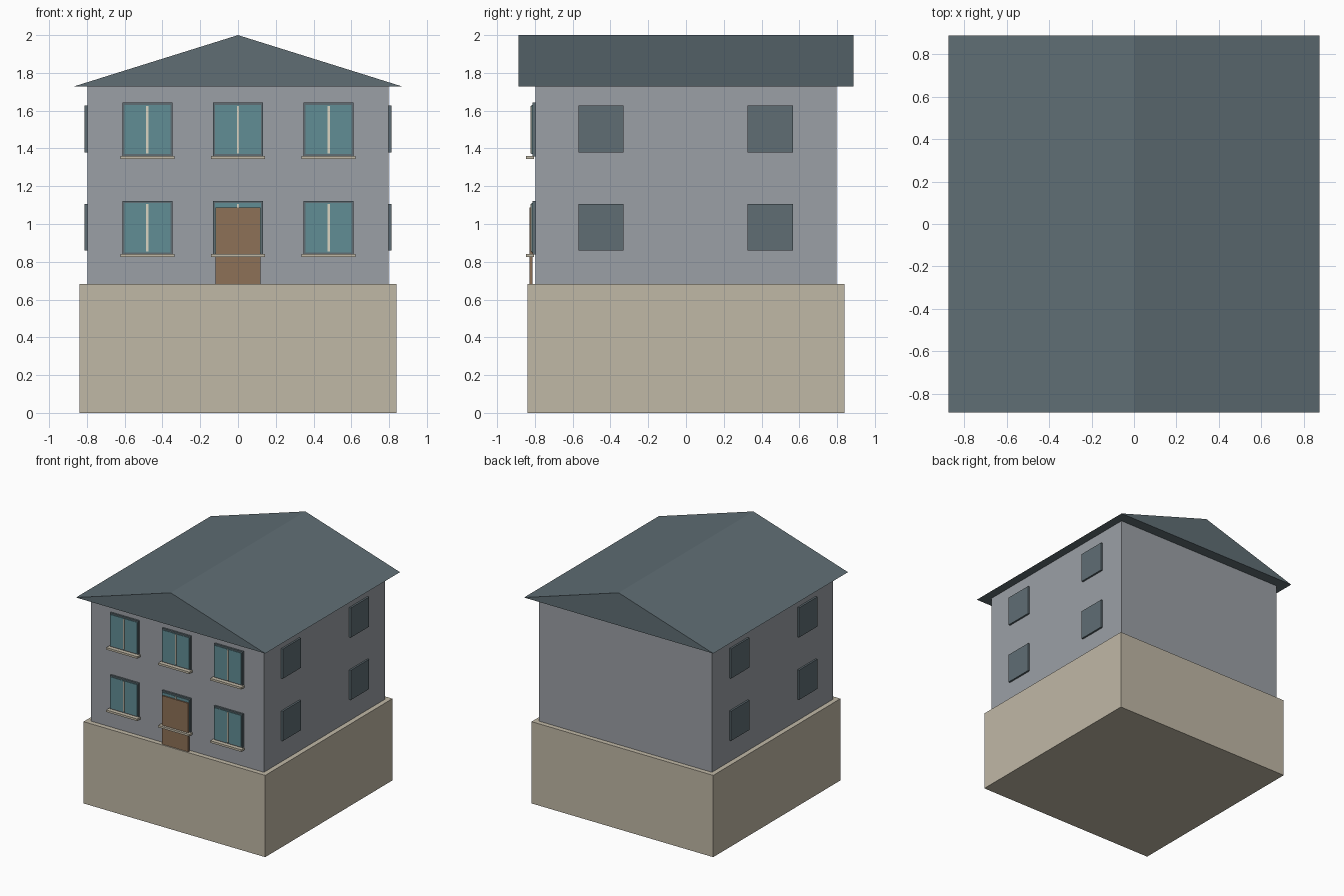
import bpy, bmesh
from mathutils import Vector

if "Cube" in bpy.data.objects:
    bpy.data.objects.remove(bpy.data.objects["Cube"])


def material(name, rgb):
    m = bpy.data.materials.new(name)
    m.diffuse_color = (*rgb, 1)
    m.use_nodes = True
    m.node_tree.nodes["Principled BSDF"].inputs["Base Color"].default_value = m.diffuse_color
    return m


STONE = material("stone", (0.53, 0.48, 0.38))
WALL = material("wall", (0.33, 0.35, 0.38))
SLATE = material("slate", (0.115, 0.155, 0.175))
GLASS = material("glass", (0.12, 0.27, 0.30))
WOOD = material("wood", (0.27, 0.165, 0.095))
CREAM = material("cream", (0.70, 0.66, 0.54))


def finish(name, bm, mat):
    bmesh.ops.recalc_face_normals(bm, faces=bm.faces)
    me = bpy.data.meshes.new(name)
    bm.to_mesh(me)
    bm.free()
    me.materials.append(mat)
    ob = bpy.data.objects.new(name, me)
    bpy.context.collection.objects.link(ob)
    return ob


def box(name, x, y, z, mat):
    """Box from (min, max) ranges on each axis."""
    bm = bmesh.new()
    bmesh.ops.create_cube(bm, size=1)
    size = Vector((x[1] - x[0], y[1] - y[0], z[1] - z[0]))
    bmesh.ops.scale(bm, vec=size, verts=bm.verts)
    bmesh.ops.translate(bm, vec=((x[0] + x[1]) / 2, (y[0] + y[1]) / 2,
                                 (z[0] + z[1]) / 2), verts=bm.verts)
    return finish(name, bm, mat)


# Plinth and house body
box("plinth", (-0.838, 0.838), (-0.838, 0.838), (0, 0.682), STONE)
box("walls", (-0.798, 0.798), (-0.798, 0.798), (0.682, 1.727), WALL)

# Gable roof: triangle extruded front to back
bm = bmesh.new()
tri = bm.faces.new([bm.verts.new((x, -0.888, z))
                    for x, z in ((-0.873, 1.727), (0.873, 1.727), (0, 2.0))])
ext = bmesh.ops.extrude_face_region(bm, geom=[tri], use_keep_orig=True)
bmesh.ops.translate(bm, vec=(0, 1.776, 0),
                    verts=[v for v in ext["geom"] if isinstance(v, bmesh.types.BMVert)])
finish("roof", bm, SLATE)


# Front windows: frame, pane, mullion and sill
def front_window(cx, z):
    box("window_frame", (cx - 0.132, cx + 0.132), (-0.813, -0.797), (z, z + 0.284), SLATE)
    box("window_pane", (cx - 0.122, cx + 0.122), (-0.818, -0.805), (z + 0.012, z + 0.272), GLASS)
    box("window_mullion", (cx - 0.006, cx + 0.006), (-0.823, -0.81), (z + 0.016, z + 0.268), CREAM)
    box("window_sill", (cx - 0.143, cx + 0.143), (-0.847, -0.805), (z - 0.014, z + 0.003), STONE)


for z in (0.838, 1.358):
    for cx in (-0.48, 0, 0.48):
        front_window(cx, z)

# Front door
box("front_door", (-0.12, 0.12), (-0.828, -0.812), (0.682, 1.087), WOOD)

# Side window panels
for s in (-1, 1):
    for y in (-0.45, 0.446):
        for z in (0.983, 1.503):
            xs = sorted((s * 0.797, s * 0.813))
            box("side_window", xs, (y - 0.12, y + 0.12), (z - 0.124, z + 0.124), SLATE)
